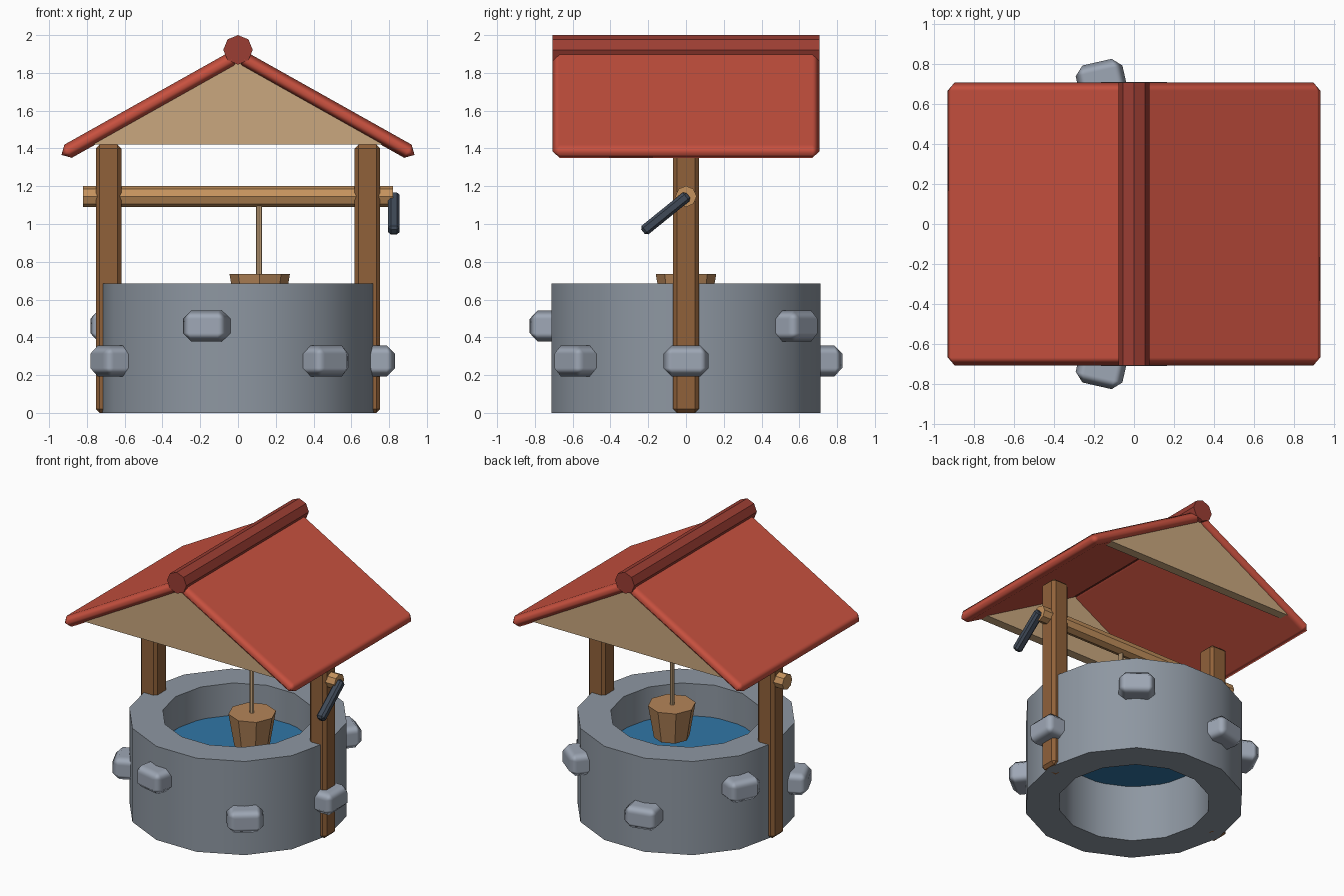
import bpy, bmesh, math
from mathutils import Matrix, Vector

if "Cube" in bpy.data.objects:
    bpy.data.objects.remove(bpy.data.objects["Cube"])


def mat(name, rgb):
    m = bpy.data.materials.new(name)
    m.diffuse_color = (*rgb, 1)
    m.use_nodes = True
    m.node_tree.nodes["Principled BSDF"].inputs["Base Color"].default_value = m.diffuse_color
    return m


STONE = mat("wall grey", (0.27, 0.31, 0.36))
ROCK = mat("light rock grey", (0.34, 0.385, 0.46))
POST = mat("dark wood", (0.28, 0.12, 0.042))
AXLE = mat("golden wood", (0.56, 0.29, 0.11))
PAIL = mat("bucket wood", (0.46, 0.235, 0.098))
TAN = mat("pale tan", (0.59, 0.39, 0.21))
ROOF = mat("roof red", (0.58, 0.082, 0.05))
RIDGE = mat("dark red", (0.33, 0.047, 0.033))
IRON = mat("slate iron", (0.05, 0.067, 0.095))
WATER = mat("water blue", (0.03, 0.18, 0.38))


def finish(name, bm, material, matrix=Matrix()):
    bmesh.ops.recalc_face_normals(bm, faces=bm.faces)
    me = bpy.data.meshes.new(name)
    bm.to_mesh(me)
    bm.free()
    me.materials.append(material)
    ob = bpy.data.objects.new(name, me)
    ob.matrix_world = matrix
    bpy.context.collection.objects.link(ob)
    return ob


def box(name, size, loc, material, bevel=0.0, rot=Matrix(), smooth=False):
    bm = bmesh.new()
    bmesh.ops.create_cube(bm, size=1, matrix=Matrix.Diagonal((*size, 1)))
    ob = finish(name, bm, material, Matrix.Translation(loc) @ rot)
    if bevel:
        mod = ob.modifiers.new("chamfer", 'BEVEL')
        mod.width = bevel
        mod.segments = 1
        mod.limit_method = 'NONE'
        if smooth:
            mod.harden_normals = True
            for p in ob.data.polygons:
                p.use_smooth = True
    return ob


def cylinder(name, sides, r_low, r_high, length, loc, material, rot=Matrix()):
    bm = bmesh.new()
    bmesh.ops.create_cone(bm, cap_ends=True, segments=sides, radius1=r_low,
                          radius2=r_high, depth=length)
    return finish(name, bm, material, Matrix.Translation(loc) @ rot)


# Stone ring wall: rectangular section swept round 14 sides
N, H = 14, 0.685
bm = bmesh.new()
section = [(0.73, 0), (0.73, H), (0.505, H), (0.505, 0)]
rings = []
for i in range(N):
    a = 2 * math.pi * i / N
    rings.append([bm.verts.new((r * math.cos(a), r * math.sin(a), z)) for r, z in section])
for i in range(N):
    p, q = rings[i], rings[(i + 1) % N]
    for j in range(4):
        k = (j + 1) % 4
        bm.faces.new((p[j], q[j], q[k], p[k]))
wall = finish("well_wall", bm, STONE)
bpy.context.view_layer.objects.active = wall
wall.select_set(True)
bpy.ops.object.shade_smooth_by_angle(angle=math.radians(30))
wall.select_set(False)

# Water disc inside the ring
cylinder("water", N, 0.51, 0.51, 0.04, (0, 0, 0.43), WATER)

# Seven protruding stones at alternating heights
for k in range(7):
    a = 2 * math.pi * k / 7
    box(f"wall_stone_{k + 1}", (0.18, 0.24, 0.165),
        (0.742 * math.cos(a), 0.742 * math.sin(a), 0.46 if k % 2 else 0.275),
        ROCK, 0.045, Matrix.Rotation(a, 4, 'Z'), True)

# Posts, gables and roof slabs, mirrored
eave, peak = Vector((0.934, 0, 1.366)), Vector((0, 0, 1.89))
pitch = math.atan2(peak.z - eave.z, eave.x)
for s, side in ((-1, "left"), (1, "right")):
    box(f"{side}_post", (0.135, 0.135, 1.42), (s * 0.685, 0, 0.71), POST, 0.02)
    mid = (eave + peak) / 2
    box(f"{side}_roof_slab", ((eave - peak).length, 1.416, 0.08), (s * mid.x, 0, mid.z),
        ROOF, 0.0395, Matrix.Rotation(s * pitch, 4, 'Y'), True)

    # Triangular gable board
    bm = bmesh.new()
    tri = [(-0.78, 1.42), (0.78, 1.42), (0, 1.858)]
    face = bm.faces.new([bm.verts.new((x, s * 0.61, z)) for x, z in tri])
    ext = bmesh.ops.extrude_face_region(bm, geom=[face], use_keep_orig=True)
    bmesh.ops.translate(bm, vec=(0, s * 0.065, 0),
                        verts=[v for v in ext["geom"] if isinstance(v, bmesh.types.BMVert)])
    finish("front_gable" if s < 0 else "back_gable", bm, TAN)

# Ridge beam
cylinder("roof_ridge", 8, 0.078, 0.078, 1.416, (0, 0, 1.922), RIDGE,
         Matrix.Rotation(math.pi / 2, 4, 'X'))

# Winding axle and crank
cylinder("axle", 8, 0.056, 0.056, 1.64, (0, 0, 1.146), AXLE,
         Matrix.Rotation(math.pi / 2, 4, 'Y'))
box("crank", (0.06, 0.308, 0.058), (0.825, -0.108, 1.056), IRON, 0.014,
    Matrix.Rotation(math.atan2(0.194, 0.24), 4, 'X'))

# Rope and bucket
cylinder("rope", 8, 0.016, 0.016, 0.42, (0.112, 0, 0.91), TAN)
cylinder("bucket", 8, 0.12, 0.16, 0.235, (0.115, 0, 0.6175), PAIL)
